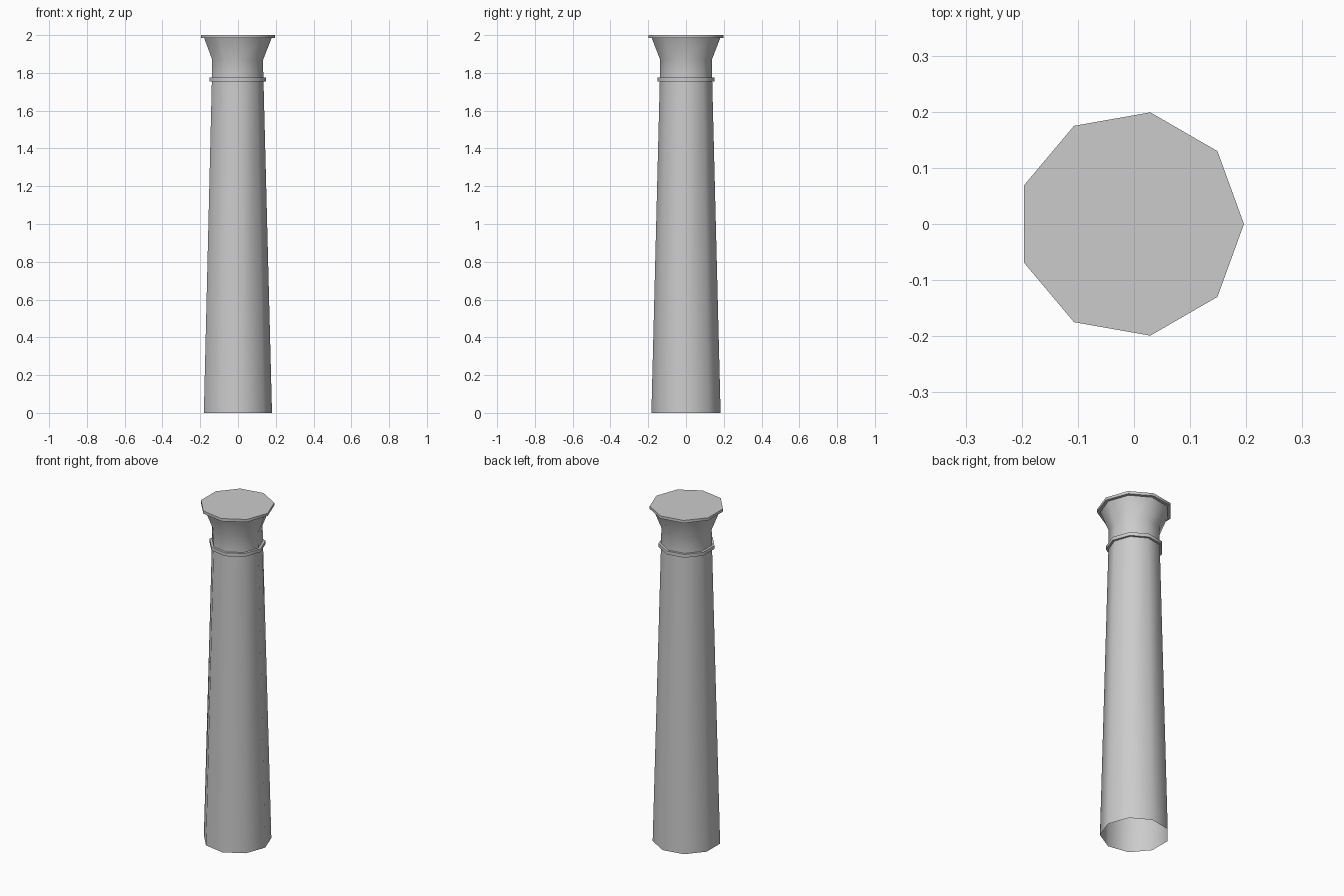
import bpy, bmesh, math

if "Cube" in bpy.data.objects:
    bpy.data.objects.remove(bpy.data.objects["Cube"])

SIDES = 9
CENTRE_X = -0.006  # nine-sided outline is centred by its bounds


def lathe(name, profile, cap_top=False):
    """Sweep a (radius, height) profile around z with nine sides."""
    bm = bmesh.new()
    rings = []
    for r, z in profile:
        rings.append([bm.verts.new((CENTRE_X + r * math.cos(math.tau * i / SIDES),
                                    r * math.sin(math.tau * i / SIDES), z))
                      for i in range(SIDES)])
    for low, high in zip(rings, rings[1:]):
        for i in range(SIDES):
            j = (i + 1) % SIDES
            bm.faces.new((low[i], low[j], high[j], high[i]))
    if cap_top:
        bm.faces.new(rings[-1])
    mesh = bpy.data.meshes.new(name)
    bm.to_mesh(mesh)
    bm.free()
    obj = bpy.data.objects.new(name, mesh)
    bpy.context.collection.objects.link(obj)
    bpy.ops.object.select_all(action='DESELECT')
    obj.select_set(True)
    bpy.context.view_layer.objects.active = obj
    bpy.ops.object.shade_smooth_by_angle(angle=math.radians(50))
    return obj


# Tapered shaft, open underneath
lathe("shaft", [(0.186, 0), (0.141, 1.755)])

# Raised band below the capital
lathe("neck_ring", [(0.141, 1.755), (0.154, 1.755), (0.154, 1.775), (0.140, 1.775)])

# Straight neck flaring out to the capital
lathe("capital", [(0.140, 1.775), (0.139, 1.87), (0.184, 1.984)])

# Thin top slab
lathe("top_slab", [(0.184, 1.984), (0.202, 1.984), (0.202, 2.0)], cap_top=True)
